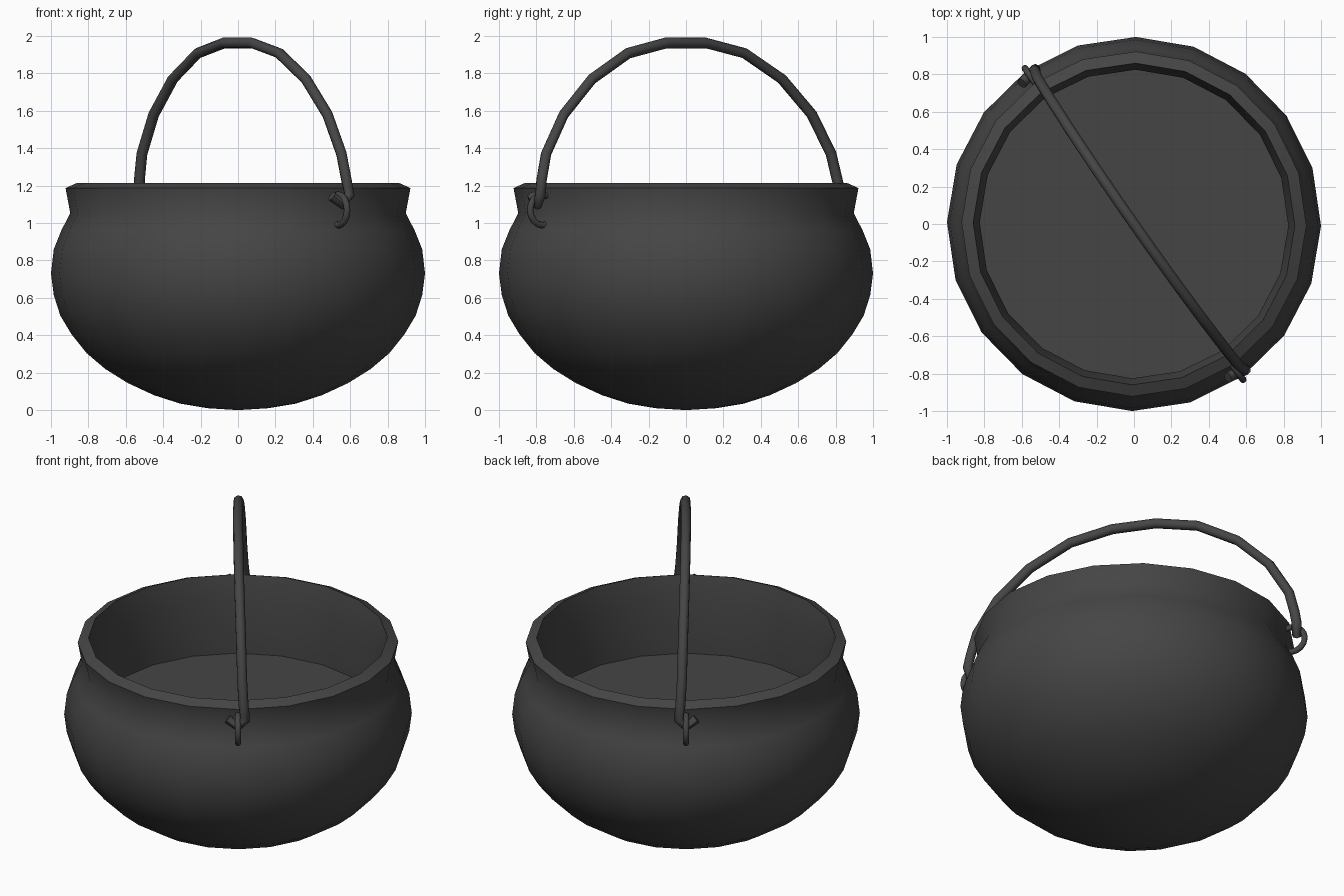
import bpy, bmesh, math
from mathutils import Vector

if "Cube" in bpy.data.objects:
    bpy.data.objects.remove(bpy.data.objects["Cube"])

iron = bpy.data.materials.new("dark_iron")
iron.diffuse_color = (0.06, 0.06, 0.06, 1)
iron.use_nodes = True
iron.node_tree.nodes["Principled BSDF"].inputs["Base Color"].default_value = iron.diffuse_color

# horizontal direction of the handle (D) and the normal of its plane (N)
A = math.radians(-55)
D = Vector((math.cos(A), math.sin(A), 0))
N = Vector((-D.y, D.x, 0))


def finish(ob, angle):
    ob.data.materials.clear()
    ob.data.materials.append(iron)
    bpy.ops.object.select_all(action='DESELECT')
    ob.select_set(True)
    bpy.context.view_layer.objects.active = ob
    bpy.ops.object.shade_smooth_by_angle(angle=math.radians(angle))


def lathe(name, profile, sides, angle):
    bm = bmesh.new()
    vs = [bm.verts.new((r, 0, z)) for r, z in profile]
    es = [bm.edges.new(p) for p in zip(vs, vs[1:])]
    bmesh.ops.spin(bm, geom=vs + es, cent=(0, 0, 0), axis=(0, 0, 1),
                   angle=2 * math.pi, steps=sides, use_duplicate=False)
    bmesh.ops.remove_doubles(bm, verts=bm.verts, dist=0.0005)
    bmesh.ops.recalc_face_normals(bm, faces=bm.faces)
    me = bpy.data.meshes.new(name)
    bm.to_mesh(me)
    bm.free()
    ob = bpy.data.objects.new(name, me)
    bpy.context.collection.objects.link(ob)
    finish(ob, angle)
    return ob


def tube(name, points, radius, cyclic=False):
    cu = bpy.data.curves.new(name, 'CURVE')
    cu.dimensions = '3D'
    cu.bevel_depth = radius
    cu.bevel_resolution = 2
    cu.use_fill_caps = True
    sp = cu.splines.new('POLY')
    sp.points.add(len(points) - 1)
    for p, co in zip(sp.points, points):
        p.co = (*co, 1)
    sp.use_cyclic_u = cyclic
    ob = bpy.data.objects.new(name, cu)
    bpy.context.collection.objects.link(ob)
    bpy.ops.object.select_all(action='DESELECT')
    ob.select_set(True)
    bpy.context.view_layer.objects.active = ob
    bpy.ops.object.convert(target='MESH')
    finish(bpy.context.object, 50)


# pot: round belly, flared lip, inner wall and raised inner floor
pot = lathe("pot", [
    (0, 0), (0.16, 0.01), (0.31, 0.035), (0.45, 0.08), (0.59, 0.145),
    (0.71, 0.22), (0.81, 0.305), (0.89, 0.405), (0.95, 0.505), (0.985, 0.615),
    (1.0, 0.73), (0.985, 0.86), (0.945, 0.96), (0.897, 1.053), (0.922, 1.187),
    (0.86, 1.215), (0.825, 1.06), (0.825, 0.73), (0, 0.73)], 20, 50)
pot.rotation_euler.z = math.radians(-0.6)

# handle: half path as (along, sideways, height), mirrored for the other side;
# ends in a small hook passing through the ring
half = [(0.13, 0.0, 1.963), (0.38, 0.003, 1.908), (0.62, 0.009, 1.77),
        (0.81, 0.017, 1.58), (0.93, 0.024, 1.37), (0.965, 0.032, 1.23),
        (0.98, 0.042, 1.15), (0.97, 0.0, 1.10), (0.96, -0.06, 1.145)]
place = lambda s, n, z: D * s + N * n + Vector((0, 0, z))
tube("handle", [place(-s, n, z) for s, n, z in reversed(half)]
     + [place(*p) for p in half], 0.029)

# rings set into the wall at both handle ends
for side, name in ((1, "front_ring"), (-1, "back_ring")):
    ring = []
    for i in range(16):
        t = 2 * math.pi * i / 16
        ring.append(place(side * (0.935 + 0.082 * math.cos(t)), 0,
                          1.07 + 0.082 * math.sin(t)))
    tube(name, ring, 0.018, True)
